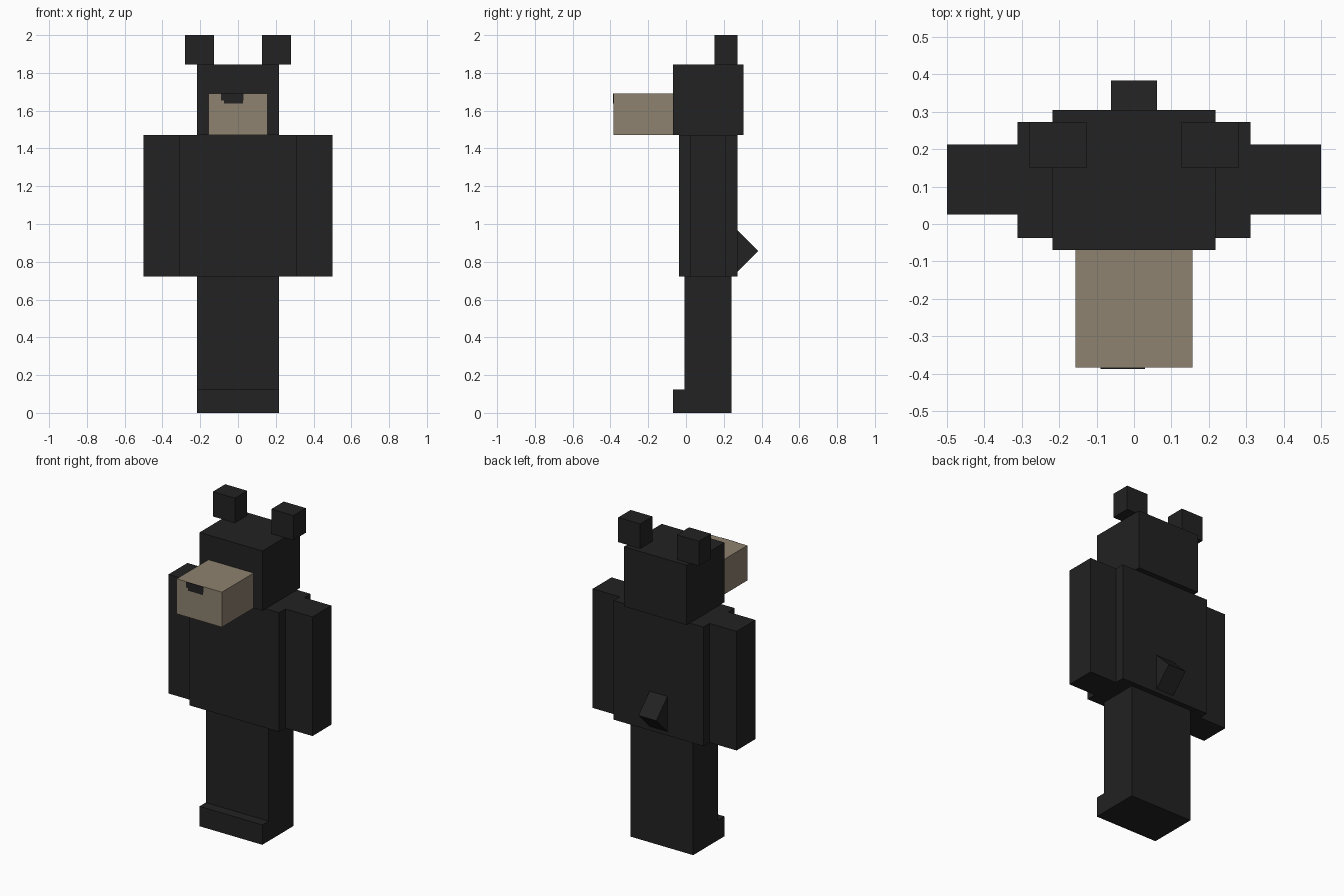
import bpy
import math

default = bpy.data.objects.get("Cube")
if default:
    bpy.data.objects.remove(default, do_unlink=True)


def make_material(name, rgb):
    mat = bpy.data.materials.new(name)
    mat.use_nodes = True
    color = (*rgb, 1)
    mat.diffuse_color = color
    bsdf = mat.node_tree.nodes["Principled BSDF"]
    bsdf.inputs["Base Color"].default_value = color
    bsdf.inputs["Roughness"].default_value = 0.9
    return mat


black_fur = make_material("black fur", (0.016, 0.016, 0.016))
tan_fur = make_material("tan fur", (0.27, 0.223, 0.162))


def box(name, mat, x, y, z, tilt=0):
    """Box from (min, max) pairs, optionally tilted about the x axis."""
    spans = (x, y, z)
    bpy.ops.mesh.primitive_cube_add(
        size=1, location=[(a + b) / 2 for a, b in spans])
    obj = bpy.context.object
    obj.name = name
    obj.scale = [b - a for a, b in spans]
    bpy.ops.object.transform_apply(location=False, rotation=False, scale=True)
    obj.rotation_euler.x = tilt
    obj.data.materials.append(mat)
    return obj


# Legs and feet
box("legs", black_fur, (-0.218, 0.218), (-0.008, 0.24), (0, 0.722))
box("feet", black_fur, (-0.218, 0.218), (-0.07, -0.008), (0, 0.125))

# Torso, head and snout
box("torso", black_fur, (-0.312, 0.312), (-0.038, 0.273), (0.722, 1.47))
box("head", black_fur, (-0.218, 0.218), (-0.07, 0.305), (1.47, 1.845))
box("snout", tan_fur, (-0.157, 0.157), (-0.384, -0.07), (1.47, 1.69))

# Stepped nose plates on the snout front
box("nose_top", black_fur, (-0.09, 0.03), (-0.387, -0.383), (1.655, 1.69))
box("nose_tip", black_fur, (-0.075, 0.027), (-0.387, -0.383), (1.638, 1.655))

# Mirrored arms and ears
for side, sign in (("left", 1), ("right", -1)):
    def mirrored(a, b):
        return sorted((a * sign, b * sign))
    box(side + "_arm", black_fur, mirrored(0.312, 0.5), (0.025, 0.212), (0.722, 1.47))
    box(side + "_ear", black_fur, mirrored(0.127, 0.28), (0.15, 0.273), (1.845, 2))

# Tail: square bar turned on its edge, half sunk into the torso
box("tail", black_fur, (-0.062, 0.062), (0.195, 0.351), (0.779, 0.935), math.pi / 4)
